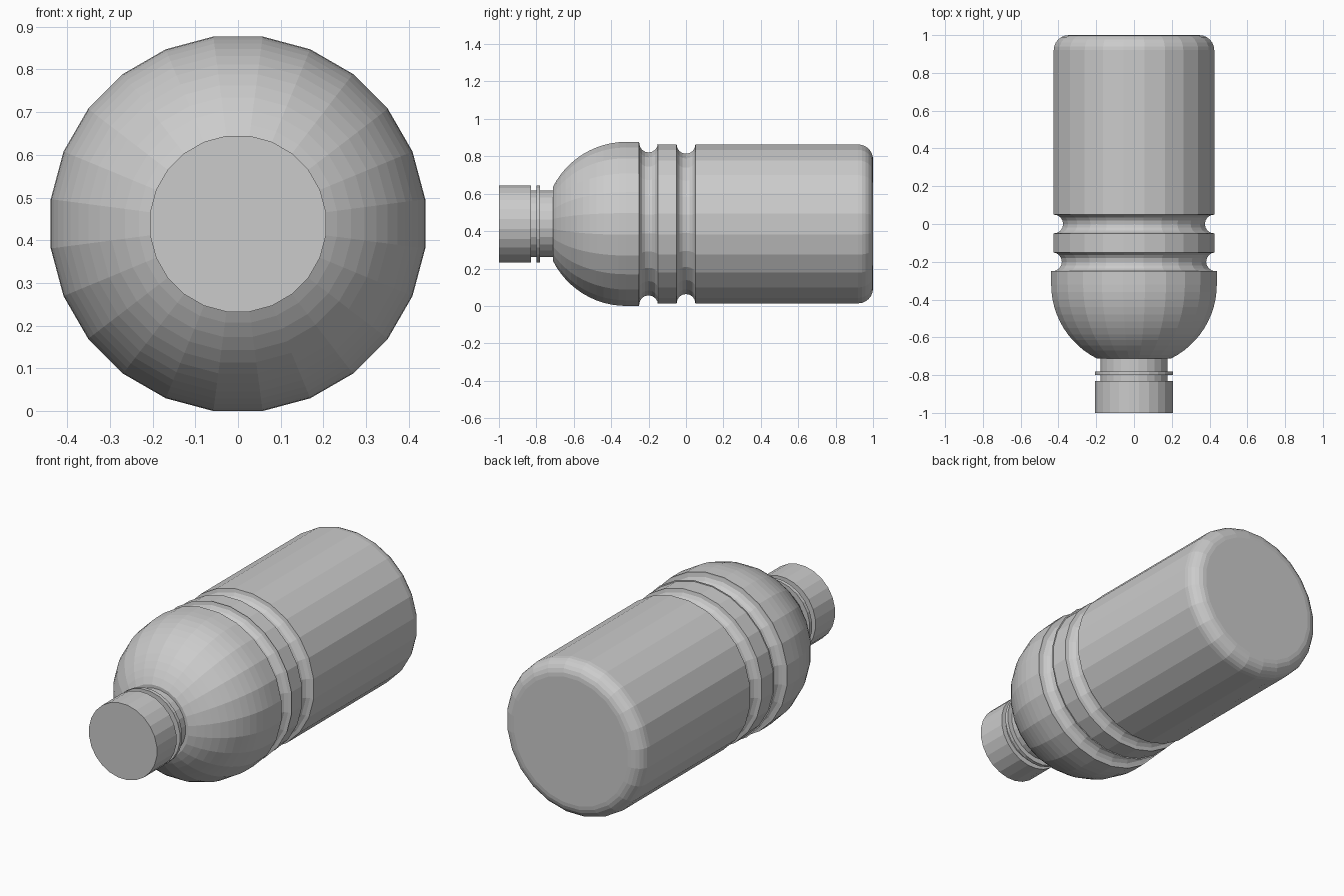
import bpy, bmesh
from math import sin, cos, pi, sqrt, acos

if "Cube" in bpy.data.objects:
    bpy.data.objects.remove(bpy.data.objects["Cube"])

SIDES = 24
HALF = pi / SIDES
AXIS_Z = 0.4385          # height of the bottle axis


def arc(cy, cr, rad, a0, a1, n):
    """Profile points (y, r) along an arc; angle 0 points to +y, pi/2 outwards."""
    pts = []
    for i in range(n + 1):
        a = a0 + (a1 - a0) * i / n
        pts.append((cy + rad * cos(a), cr + rad * sin(a)))
    return pts


def lathe(name, profile, cap_start=False, cap_end=False):
    """Turn a (y, r) profile about the bottle axis; r is measured to the flats."""
    bm = bmesh.new()
    rings = []
    for y, r in profile:
        ring = []
        for k in range(SIDES):
            a = HALF + 2 * pi * k / SIDES
            q = r / cos(HALF)
            ring.append(bm.verts.new((q * sin(a), y, AXIS_Z + q * cos(a))))
        rings.append(ring)
    for p, q in zip(rings, rings[1:]):
        for k in range(SIDES):
            j = (k + 1) % SIDES
            bm.faces.new((p[k], q[k], q[j], p[j]))
    if cap_start:
        bm.faces.new(rings[0])
    if cap_end:
        bm.faces.new(rings[-1][::-1])
    bmesh.ops.recalc_face_normals(bm, faces=bm.faces)
    me = bpy.data.meshes.new(name)
    bm.to_mesh(me)
    bm.free()
    ob = bpy.data.objects.new(name, me)
    bpy.context.collection.objects.link(ob)
    return ob


R_SHOULDER, R_BODY = 0.4385, 0.425
SPHERE_Y = -0.32
START_R = 0.196
start_a = pi - acos(sqrt(1 - (START_R / R_SHOULDER) ** 2))

# Cap, collar ring and neck
lathe("cap_and_neck", [
    (-1.0, 0.206), (-0.83, 0.206), (-0.83, 0.178), (-0.80, 0.178),
    (-0.80, 0.206), (-0.78, 0.206), (-0.78, 0.178), (-0.711, 0.178),
    (-0.711, START_R)], cap_start=True)

# Domed shoulder, two rounded grooves and the body with a rounded base
profile = arc(SPHERE_Y, 0, R_SHOULDER, start_a, pi / 2, 12)
profile += [(-0.25, R_SHOULDER)]
profile += arc(-0.2, R_BODY + 0.007, 0.05, pi, 2 * pi, 8)
profile += [(-0.15, R_BODY), (-0.05, R_BODY)]
profile += arc(0.0, R_BODY, 0.05, pi, 2 * pi, 8)[1:]
profile += arc(0.92, R_BODY - 0.08, 0.08, pi / 2, 0, 6)
lathe("bottle_body", profile, cap_end=True)
